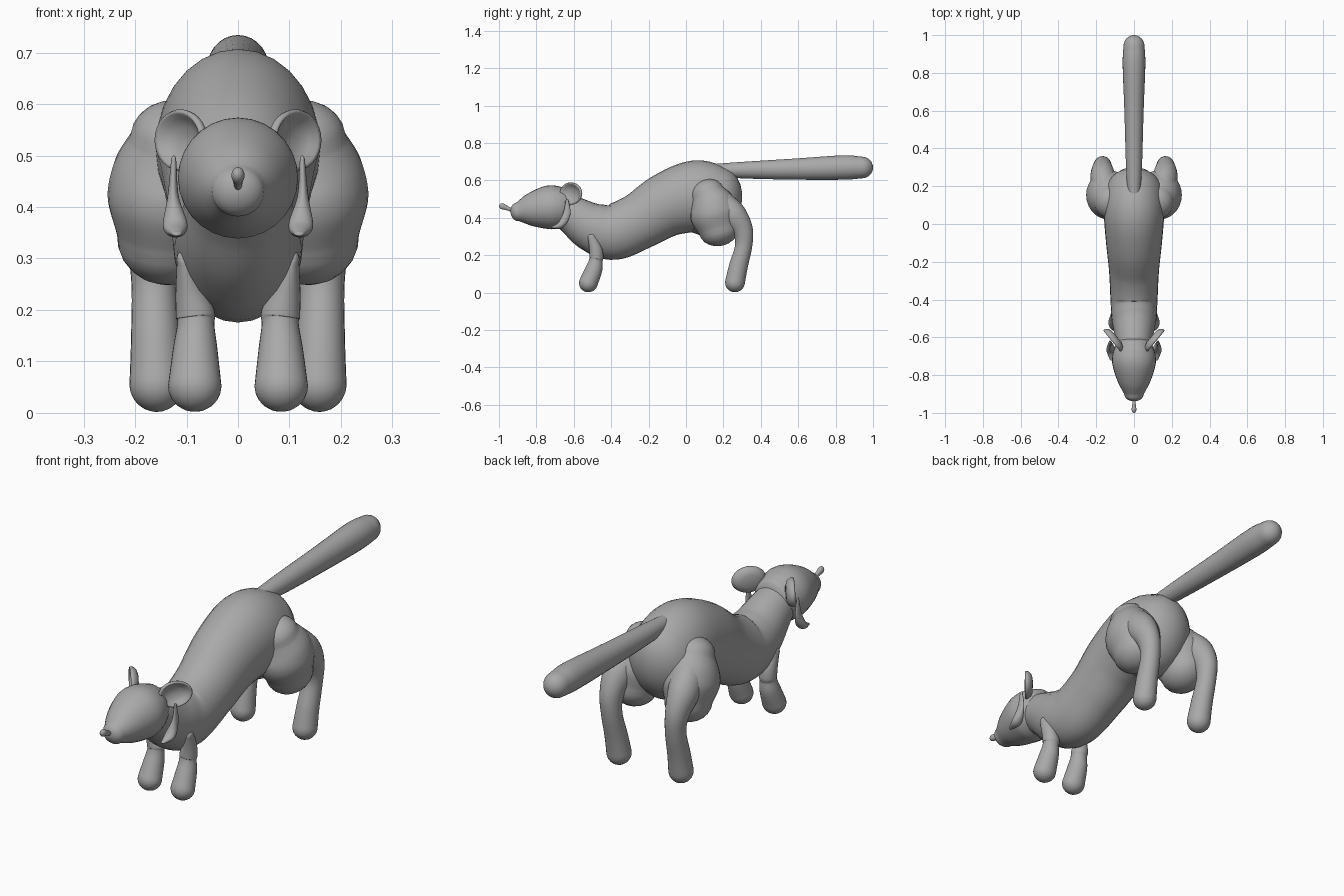
import bpy, bmesh, math
from mathutils import Vector

old = bpy.data.objects.get("Cube")
if old:
    bpy.data.objects.remove(old, do_unlink=True)

grey = bpy.data.materials.new("fur grey")
grey.use_nodes = True
colour = (0.4, 0.4, 0.4, 1)
grey.diffuse_color = colour
grey.node_tree.nodes["Principled BSDF"].inputs["Base Color"].default_value = colour

SIDES = 28


def loft(name, rings, mirror=False):
    """Skin a list of point rings and close both ends."""
    bm = bmesh.new()
    loops = [[bm.verts.new(p) for p in ring] for ring in rings]
    for a, b in zip(loops, loops[1:]):
        for i in range(SIDES):
            j = (i + 1) % SIDES
            bm.faces.new((a[i], a[j], b[j], b[i]))
    bm.faces.new(loops[0])
    bm.faces.new(loops[-1])
    bmesh.ops.recalc_face_normals(bm, faces=bm.faces)
    for f in bm.faces:
        f.smooth = True
    mesh = bpy.data.meshes.new(name)
    bm.to_mesh(mesh)
    bm.free()
    mesh.materials.append(grey)
    obj = bpy.data.objects.new(name, mesh)
    bpy.context.collection.objects.link(obj)
    if mirror:
        obj.modifiers.new("other side", 'MIRROR').use_axis[0] = True
    return obj


def oval(centre, u, v):
    turns = [math.tau * i / SIDES for i in range(SIDES)]
    return [centre + u * math.cos(t) + v * math.sin(t) for t in turns]


def smooth_path(keys, steps=7):
    """Catmull-Rom through keys of x, y, z, side radius, other radius."""
    keys = [Vector(k) for k in keys]
    pts = [keys[0] * 2 - keys[1]] + keys + [keys[-1] * 2 - keys[-2]]
    out = []
    for a, b, c, d in zip(pts, pts[1:], pts[2:], pts[3:]):
        for s in range(steps):
            t = s / steps
            out.append((b * 2 + (c - a) * t + (a * 2 - b * 5 + c * 4 - d) * t**2
                        + (b * 3 - a - c * 3 + d) * t**3) / 2)
    return out + [keys[-1]]


def tube(name, keys, start_cap, end_cap, mirror=False):
    """Oval tube along a path, with rounded ends of given length."""
    path = smooth_path(keys)
    side = Vector((1, 0, 0))
    rings = []
    last = len(path) - 1
    for i, p in enumerate(path):
        along = (path[min(i + 1, last)] - path[max(i - 1, 0)]).to_3d()
        along.normalize()
        u = (side - along * side.dot(along)).normalized()
        v = along.cross(u)

        def ring(angle, length):
            c = Vector(p[:3]) + along * length * math.sin(angle)
            return oval(c, u * p[3] * math.cos(angle), v * p[4] * math.cos(angle))

        cap = [math.radians(a) for a in (15, 30, 45, 60, 75, 86)]
        if i == 0:
            rings += [ring(a, -start_cap) for a in reversed(cap)]
        rings.append(ring(0, 0))
        if i == last:
            rings += [ring(a, end_cap) for a in cap]
    return loft(name, rings, mirror)


# Arched body, from neck to rump
tube("body", [
    (0, -.68, .455, .085, .085), (0, -.60, .41, .10, .105),
    (0, -.50, .35, .118, .132), (0, -.39, .325, .125, .15),
    (0, -.25, .382, .132, .152), (0, -.10, .47, .148, .172),
    (0, .05, .513, .16, .194), (0, .15, .485, .158, .192)], .03, .145)

# Head with tapered snout
tube("head", [
    (0, -.63, .458, .09, .095), (0, -.68, .457, .111, .112),
    (0, -.74, .455, .115, .116), (0, -.83, .443, .088, .089),
    (0, -.90, .431, .052, .05)], .03, .038)
tube("nose", [
    (0, -.92, .435, .007, .008), (0, -.952, .45, .009, .011),
    (0, -.98, .461, .013, .016)], .005, .02)

# Tail, thicker towards the tip
tube("tail", [
    (0, .11, .655, .03, .03), (0, .30, .655, .042, .044),
    (0, .60, .661, .051, .057), (0, .84, .669, .06, .065),
    (0, .94, .669, .056, .058)], .03, .06)

# Cupped ears, angled outwards
ear_centre = Vector((.105, -.61, .53))
ear_long = Vector((.63, .77, 0)) * .075
ear_up = Vector((0, 0, .06))
ear_out = Vector((.77, -.63, 0))
ear_profile = [(.05, -.02), (.5, -.019), (.8, -.012), (.96, 0), (1, .009),
               (.95, .016), (.85, .014), (.7, .002), (.4, -.007), (.05, -.01)]
loft("ears", [oval(ear_centre + ear_out * h, ear_long * r, ear_up * r)
              for r, h in ear_profile], True)

# Curved cheek tufts hanging from the ears
tube("cheek_tufts", [
    (.125, -.635, .49, .005, .008), (.126, -.638, .42, .011, .02),
    (.122, -.668, .364, .024, .019), (.119, -.715, .348, .01, .005)],
    .01, .008, True)

# Front legs, slightly pinched at the wrist
tube("front_legs", [
    (.105, -.503, .295, .014, .022), (.092, -.484, .235, .03, .034),
    (.083, -.479, .192, .038, .038), (.082, -.482, .172, .036, .036),
    (.083, -.492, .125, .043, .045), (.084, -.522, .052, .052, .05)],
    .02, .05, True)

# Hind legs: broad thighs and lower legs
tube("thighs", [
    (.125, .115, .53, .085, .09), (.131, .14, .47, .113, .121),
    (.133, .157, .41, .12, .131), (.137, .178, .34, .098, .11)],
    .075, .09, True)
tube("hind_lower_legs", [
    (.15, .19, .47, .07, .075), (.165, .255, .41, .066, .072),
    (.167, .302, .335, .05, .056), (.163, .308, .25, .044, .046),
    (.16, .28, .14, .048, .05), (.158, .262, .055, .053, .053)],
    .04, .053, True)
